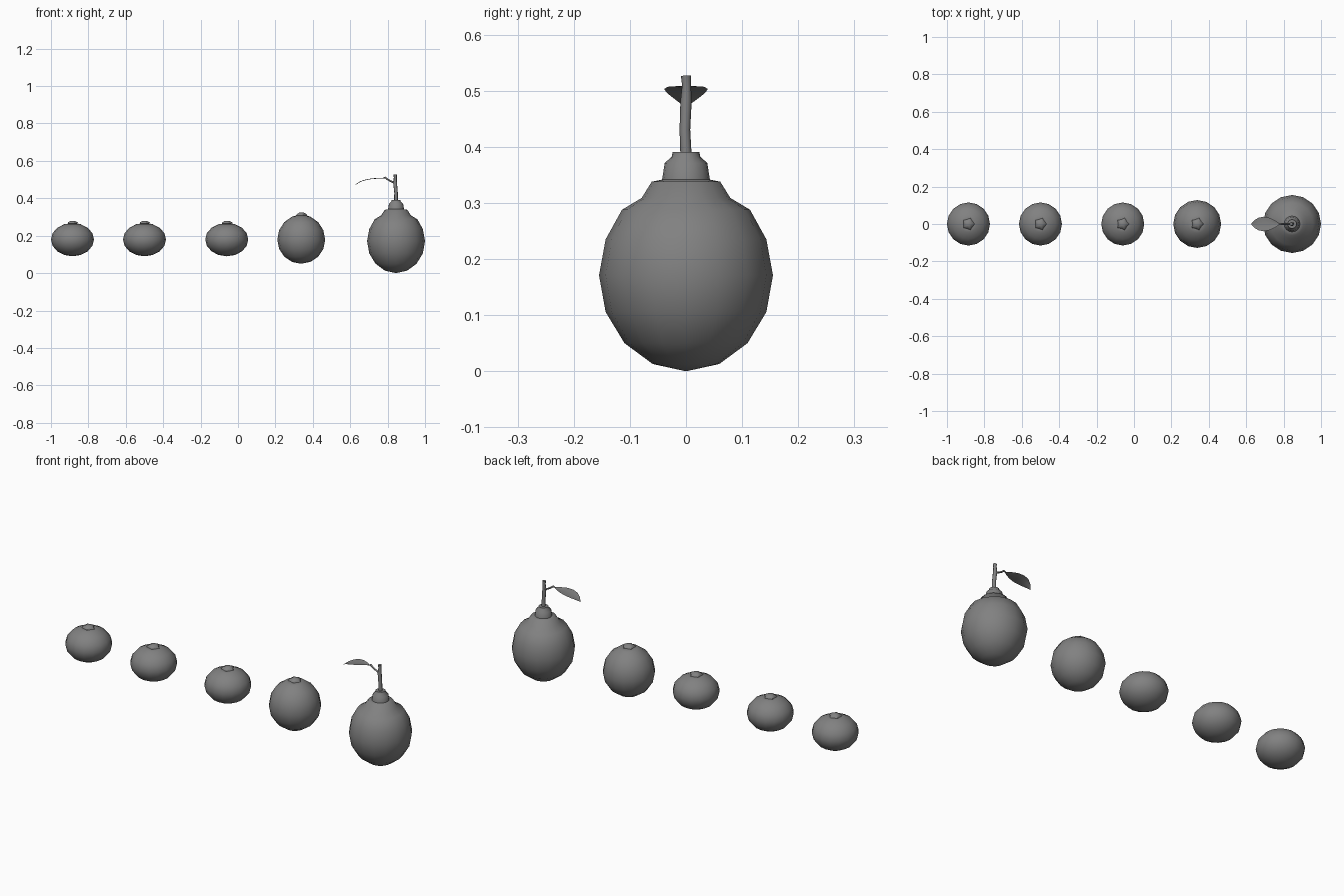
import bpy, bmesh, math
from mathutils import Vector

cube = bpy.data.objects.get("Cube")
if cube:
    bpy.data.objects.remove(cube, do_unlink=True)

GREY = 0.22
grey = bpy.data.materials.new("plain_grey")
grey.use_nodes = True
grey.diffuse_color = (GREY, GREY, GREY, 1)
for node in grey.node_tree.nodes:
    if node.type == 'BSDF_PRINCIPLED':
        node.inputs["Base Color"].default_value = (GREY, GREY, GREY, 1)


def finish(obj, angle=50):
    """Give an object its material and smooth shading with sharp creases."""
    obj.data.materials.clear()
    obj.data.materials.append(grey)
    bpy.ops.object.select_all(action='DESELECT')
    obj.select_set(True)
    bpy.context.view_layer.objects.active = obj
    bpy.ops.object.shade_smooth_by_angle(angle=math.radians(angle))


def mesh_object(name, bm, location=(0, 0, 0)):
    mesh = bpy.data.meshes.new(name)
    bm.to_mesh(mesh)
    bm.free()
    obj = bpy.data.objects.new(name, mesh)
    obj.location = location
    bpy.context.collection.objects.link(obj)
    return obj


def lathe(name, profile, x, sides=16, star=0.0):
    """Turn a (radius, height) profile; star pulls in every second rib."""
    bm = bmesh.new()
    rings = []
    for r, z in profile:
        if r == 0:
            rings.append([bm.verts.new((0, 0, z))] * sides)
            continue
        ring = []
        for i in range(sides):
            a = math.tau * i / sides
            rr = r * (1 - star * (i % 2))
            ring.append(bm.verts.new((rr * math.cos(a), rr * math.sin(a), z)))
        rings.append(ring)
    for low, high in zip(rings, rings[1:]):
        for i in range(sides):
            j = (i + 1) % sides
            corners = dict.fromkeys((low[i], low[j], high[j], high[i]))
            bm.faces.new(list(corners))
    bmesh.ops.recalc_face_normals(bm, faces=bm.faces)
    obj = mesh_object(name, bm, (x, 0, 0))
    finish(obj)
    return obj


def arc(radius, bottom, middle, top, steps):
    """Points of a squashed half circle from the bottom upward."""
    points = []
    for k in range(steps + 1):
        a = math.pi * k / 8
        half = middle - bottom if k < 4 else top - middle
        r = 0 if k == 0 else radius * math.sin(a)
        points.append((r, middle - half * math.cos(a)))
    return points


def tube(name, points, radii):
    """Round twig along a path of points."""
    curve = bpy.data.curves.new(name, 'CURVE')
    curve.dimensions = '3D'
    curve.bevel_depth = 1.0
    curve.bevel_resolution = 2
    curve.use_fill_caps = True
    spline = curve.splines.new('POLY')
    spline.points.add(len(points) - 1)
    for p, co, r in zip(spline.points, points, radii):
        p.co = (*co, 1)
        p.radius = r
    obj = bpy.data.objects.new(name, curve)
    bpy.context.collection.objects.link(obj)
    bpy.ops.object.select_all(action='DESELECT')
    obj.select_set(True)
    bpy.context.view_layer.objects.active = obj
    bpy.ops.object.convert(target='MESH')
    finish(bpy.context.view_layer.objects.active)


# Loose fruits: three flattened small ones and one taller one
fruits = [
    ("small_fruit_1", -0.885, 0.115, 0.09, 0.18, 0.268),
    ("small_fruit_2", -0.50, 0.115, 0.09, 0.18, 0.268),
    ("small_fruit_3", -0.06, 0.115, 0.09, 0.18, 0.268),
    ("tall_fruit", 0.338, 0.128, 0.05, 0.178, 0.312),
]
for name, x, radius, bottom, middle, top in fruits:
    # Body closes in a shallow dimple
    body = arc(radius, bottom, middle, top, 7)
    body += [(0.024, top - 0.004), (0, top - 0.014)]
    lathe(name, body, x)
    # Button where the stalk came off
    button = [(0.034, top - 0.004), (0.028, top + 0.004),
              (0.013, top + 0.011), (0, top + 0.011)]
    lathe(name + "_button", button, x, sides=10, star=0.25)

# Large fruit with shoulder
BIG_X = 0.845
shoulder = [(0.079, 0.309), (0.061, 0.338), (0.04, 0.342), (0, 0.342)]
lathe("large_fruit", arc(0.155, 0, 0.171, 0.339, 6)[:-1]
      + [(0.114, 0.288)] + shoulder, BIG_X)

# Collar under the stem
collar = [(0.043, 0.339), (0.038, 0.371), (0.025, 0.383),
          (0.024, 0.391), (0, 0.391)]
lathe("collar", collar, BIG_X)

# Stem and leaf stalk
tube("stem",
     [(BIG_X, 0, 0.385), (BIG_X, -0.002, 0.43), (BIG_X - 0.005, 0, 0.48),
      (BIG_X - 0.004, 0.001, 0.51), (BIG_X - 0.004, 0, 0.527)],
     [0.010, 0.0095, 0.010, 0.008, 0.009])
tube("leaf_stalk",
     [(0.84, 0, 0.482), (0.815, 0, 0.492), (0.797, 0, 0.503),
      (0.787, 0, 0.511), (0.775, 0, 0.508)],
     [0.006, 0.004, 0.0045, 0.005, 0.002])

# Leaf: thin arched blade with a shallow midrib fold
stations = [(0.78, 0.002, 0.508), (0.755, 0.019, 0.508), (0.725, 0.033, 0.507),
            (0.695, 0.039, 0.503), (0.667, 0.034, 0.496),
            (0.643, 0.020, 0.485), (0.627, 0.002, 0.472)]
bm = bmesh.new()
rows = []
for x, half, z in stations:
    rows.append([bm.verts.new(Vector((x, half * t, z - 0.003 * (1 - abs(t)))))
                 for t in (-1, -0.5, 0, 0.5, 1)])
for a, b in zip(rows, rows[1:]):
    for i in range(4):
        bm.faces.new((a[i], a[i + 1], b[i + 1], b[i]))
bmesh.ops.recalc_face_normals(bm, faces=bm.faces)
if sum(f.normal.z for f in bm.faces) < 0:
    bmesh.ops.reverse_faces(bm, faces=bm.faces)
finish(mesh_object("leaf", bm))
